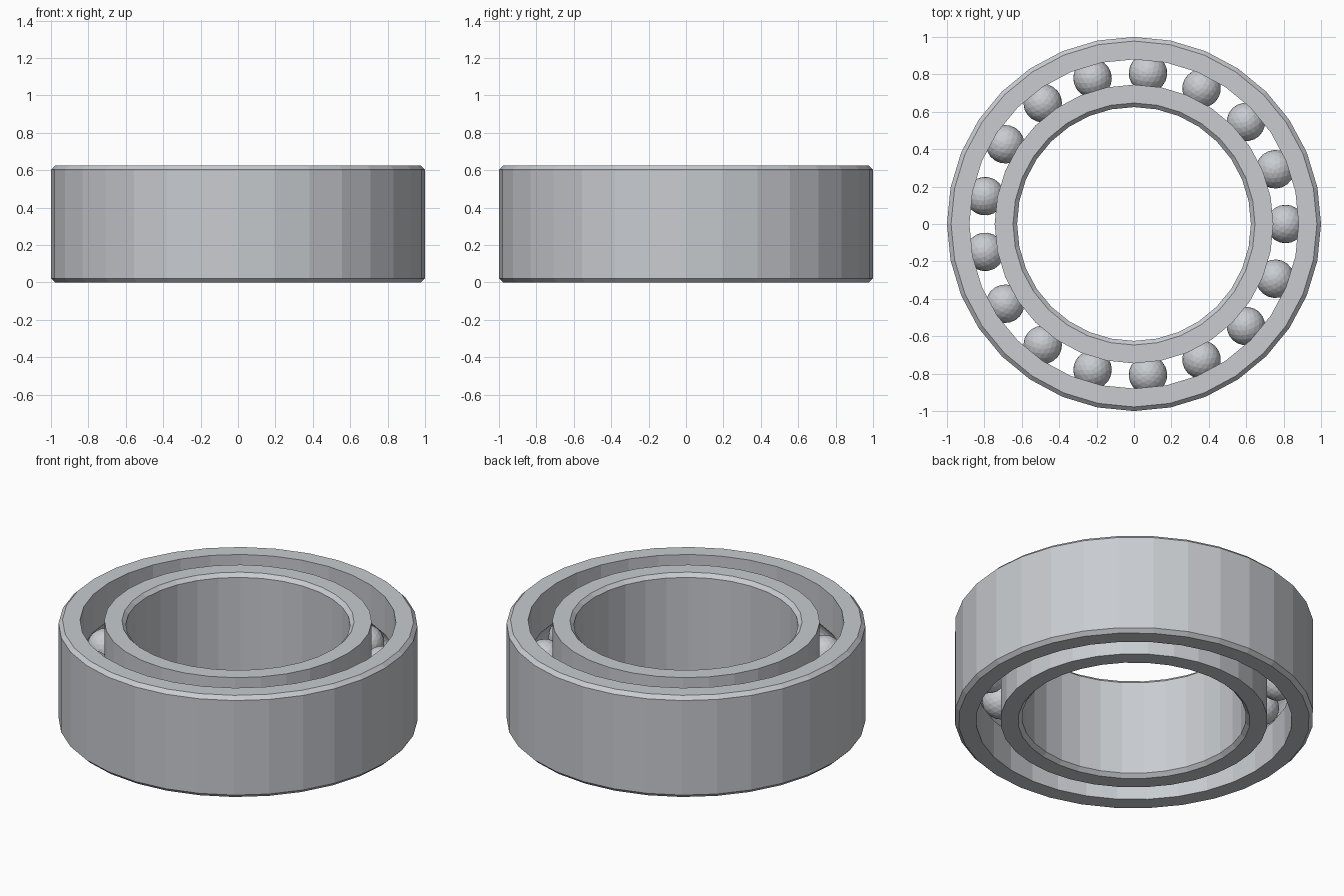
import bpy
import bmesh
from math import asin, cos, pi, radians, sin
from mathutils import Matrix

if "Cube" in bpy.data.objects:
    bpy.data.objects.remove(bpy.data.objects["Cube"], do_unlink=True)

HEIGHT = 0.625
MID = HEIGHT / 2
CHAMFER = 0.022
SEGMENTS = 32
BALL_COUNT = 17
BALL_RADIUS = 0.103
PITCH = 0.81

steel = bpy.data.materials.new("brushed_steel")
steel.use_nodes = True
steel_colour = (0.58, 0.60, 0.63, 1)
steel.diffuse_color = steel_colour
steel.node_tree.nodes["Principled BSDF"].inputs["Base Color"].default_value = steel_colour


def add_object(name, bm):
    mesh = bpy.data.meshes.new(name)
    bm.to_mesh(mesh)
    bm.free()
    mesh.materials.append(steel)
    obj = bpy.data.objects.new(name, mesh)
    bpy.context.collection.objects.link(obj)
    return obj


def make_ring(name, plain, track):
    """Lathe a ring with a chamfered plain wall and a grooved track wall."""
    side = 1 if plain > track else -1
    groove = BALL_RADIUS + 0.003
    inset = plain - side * CHAMFER
    profile = [(track, 0), (inset, 0), (plain, CHAMFER),
               (plain, HEIGHT - CHAMFER), (inset, HEIGHT), (track, HEIGHT)]
    # Ball groove: a circular arc cut into the track wall
    start = pi / 2 - asin(abs(track - PITCH) / groove)
    steps = 8
    for i in range(steps + 1):
        a = start * (1 - 2 * i / steps)
        profile.append((PITCH + side * groove * cos(a), MID + groove * sin(a)))
    bm = bmesh.new()
    loops = []
    for s in range(SEGMENTS):
        turn = 2 * pi * s / SEGMENTS
        loops.append([bm.verts.new((r * cos(turn), r * sin(turn), z))
                      for r, z in profile])
    for s, loop in enumerate(loops):
        following = loops[(s + 1) % SEGMENTS]
        for i in range(len(profile)):
            j = (i + 1) % len(profile)
            bm.faces.new((loop[i], following[i], following[j], loop[j]))
    bmesh.ops.recalc_face_normals(bm, faces=bm.faces)
    return add_object(name, bm)


# Outer and inner races
make_ring("outer_race", 1.0, 0.88)
make_ring("inner_race", 0.625, 0.745)

# Faceted balls spaced evenly between the races
for n in range(BALL_COUNT):
    bm = bmesh.new()
    placement = (Matrix.Rotation(radians(360 * n / BALL_COUNT), 4, 'Z')
                 @ Matrix.Translation((PITCH, 0, MID)))
    bmesh.ops.create_icosphere(bm, subdivisions=3, radius=BALL_RADIUS, matrix=placement)
    add_object(f"bearing_ball_{n + 1}", bm)
